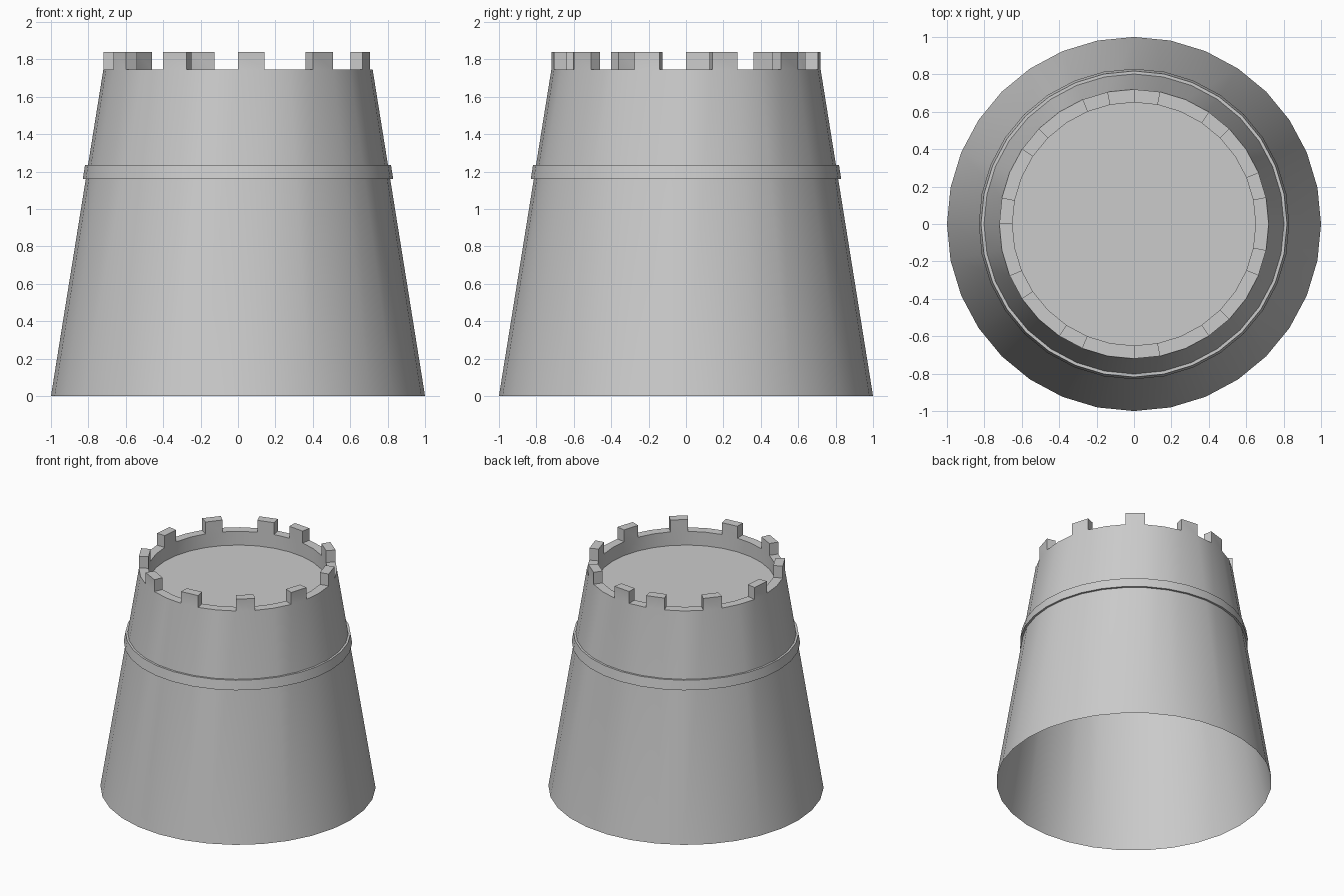
import bpy, bmesh
from math import cos, sin, tau

if "Cube" in bpy.data.objects:
    bpy.data.objects.remove(bpy.data.objects["Cube"])

SIDES = 32
MERLONS = [1, 4, 7] + list(range(9, 31, 3))  # wall segments that carry a merlon


def lathe(bm, profile, closed=False):
    """Spin (radius, z) points around z; returns vertex rings and face strips."""
    rings = [[bm.verts.new((r * cos(tau * i / SIDES), r * sin(tau * i / SIDES), z))
              for i in range(SIDES)] for r, z in profile]
    pairs = list(zip(rings, rings[1:]))
    if closed:
        pairs.append((rings[-1], rings[0]))
    strips = []
    for a, b in pairs:
        strips.append([bm.faces.new((a[i], a[(i + 1) % SIDES], b[(i + 1) % SIDES], b[i]))
                       for i in range(SIDES)])
    return rings, strips


def finish(bm, name):
    mesh = bpy.data.meshes.new(name)
    bm.to_mesh(mesh)
    bm.free()
    obj = bpy.data.objects.new(name, mesh)
    bpy.context.collection.objects.link(obj)
    bpy.ops.object.select_all(action='DESELECT')
    obj.select_set(True)
    bpy.context.view_layer.objects.active = obj
    bpy.ops.object.shade_smooth_by_angle()
    return obj


# Tower: open-bottomed tapered wall, flat rim, parapet and sunken roof floor
bm = bmesh.new()
rings, strips = lathe(bm, [(1.0, 0), (0.72, 1.745), (0.65, 1.745), (0.65, 1.635)])
bm.faces.new(rings[-1])

# Merlons: raise single rim segments straight up
raised = bmesh.ops.extrude_discrete_faces(bm, faces=[strips[1][i] for i in MERLONS])["faces"]
for top in raised:
    walls = []
    low = [bm.verts.new(v.co) for v in top.verts]
    for v in top.verts:
        v.co.z = 1.84
    high = list(top.verts)
    for k in range(4):
        n = (k + 1) % 4
        walls.append(bm.faces.new((low[k], low[n], high[n], high[k])))
bmesh.ops.remove_doubles(bm, verts=bm.verts, dist=0.0005)
finish(bm, "tower_wall")

# Raised band around the wall
bm = bmesh.new()
lathe(bm, [(0.80, 1.16), (0.83, 1.16), (0.818, 1.235), (0.79, 1.235)], closed=True)
finish(bm, "stone_band")
